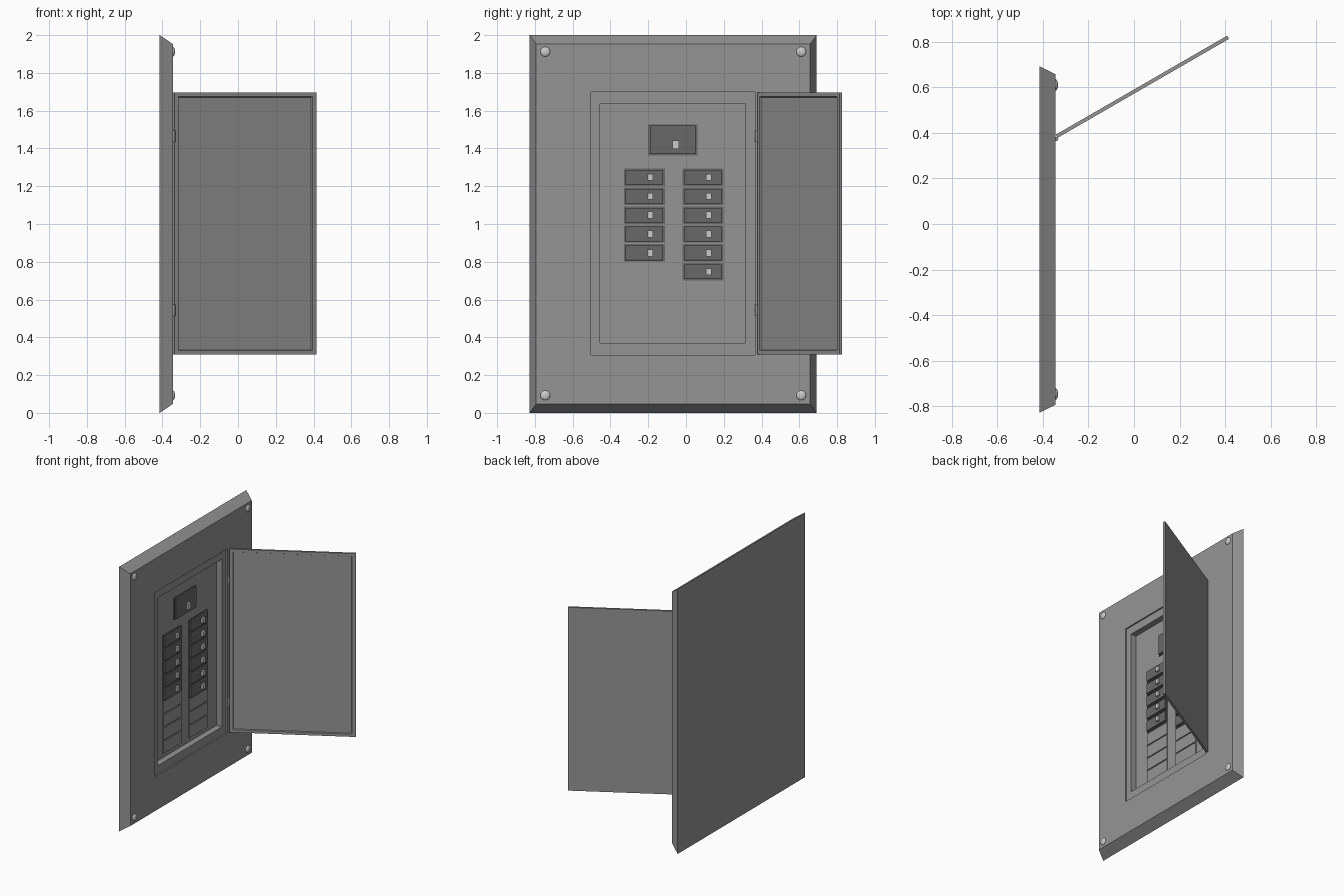
import bpy, bmesh, math

if "Cube" in bpy.data.objects:
    bpy.data.objects.remove(bpy.data.objects["Cube"])


def material(name, g):
    m = bpy.data.materials.new(name)
    m.diffuse_color = (g, g, g, 1)
    m.use_nodes = True
    m.node_tree.nodes["Principled BSDF"].inputs["Base Color"].default_value = m.diffuse_color
    return m


BODY = material("grey_steel", 0.3)
DARK = material("dark_plastic", 0.14)
LIGHT = material("light_metal", 0.65)


def finish(name, bm, mat=BODY):
    bmesh.ops.recalc_face_normals(bm, faces=bm.faces)
    me = bpy.data.meshes.new(name)
    bm.to_mesh(me)
    bm.free()
    ob = bpy.data.objects.new(name, me)
    bpy.context.collection.objects.link(ob)
    me.materials.append(mat)
    return ob


def nested(name, rects, mat=BODY):
    """Closed solid through successive rectangles (y0, y1, z0, z1, x)."""
    bm = bmesh.new()
    rings = [[bm.verts.new(p) for p in
              ((x, y0, z0), (x, y1, z0), (x, y1, z1), (x, y0, z1))]
             for y0, y1, z0, z1, x in rects]
    for a, b in zip(rings, rings[1:]):
        for i in range(4):
            j = (i + 1) % 4
            bm.faces.new((a[i], a[j], b[j], b[i]))
    bm.faces.new(rings[0])
    bm.faces.new(rings[-1])
    return finish(name, bm, mat)


def rect(y, z, w, h, x):
    return (y - w / 2, y + w / 2, z - h / 2, z + h / 2, x)


FRONT, FLOOR = -0.345, -0.40

# Wall cover: chamfered edge, shallow door seat, recessed breaker bay
nested("panel_cover", [
    (-0.828, 0.692, 0, 2, -0.415),
    (-0.793, 0.657, 0.047, 1.953, FRONT),
    (-0.502, 0.366, 0.307, 1.698, FRONT),
    (-0.502, 0.366, 0.307, 1.698, FRONT - 0.010),
    (-0.455, 0.314, 0.37, 1.637, FRONT - 0.010),
    (-0.455, 0.314, 0.37, 1.637, FLOOR)])


# Breakers: stepped housing with a small toggle
def breaker(name, y, z, w, h, ty, tz, tw, th):
    nested(name, [
        rect(y, z, w, h, FLOOR - 0.002),
        rect(y, z, w, h, FLOOR + 0.006),
        rect(y, z, w - 0.02, h - 0.014, FLOOR + 0.006),
        rect(y, z, w - 0.02, h - 0.014, FLOOR + 0.017),
        rect(y, z, w - 0.026, h - 0.02, FLOOR + 0.019)], DARK)
    nested(name + "_toggle", [
        rect(ty, tz, tw, th, FLOOR + 0.015),
        rect(ty, tz, tw, th, FLOOR + 0.034)], LIGHT)


breaker("main_breaker", -0.07, 1.445, 0.262, 0.165, -0.055, 1.42, 0.034, 0.046)

# Two columns of nine slots: live breakers on top, blank plates below
for col, (y, live) in enumerate(((-0.22, 5), (0.09, 6))):
    for i in range(9):
        z = 1.247 - 0.1 * i
        if i < live:
            breaker(f"breaker_{col}_{i}", y, z, 0.218, 0.092,
                    y + 0.03, z, 0.03, 0.036)
        else:
            nested(f"blank_plate_{col}_{i}", [
                rect(y, z, 0.218, 0.092, FLOOR - 0.002),
                rect(y, z, 0.218, 0.092, FLOOR + 0.006)])

# Door: shallow tray on the inner side, swung open on its hinge line
L = 0.868
door = nested("door", [
    (-L, 0, 0.31, 1.695, 0.008),
    (-L, 0, 0.31, 1.695, -0.008),
    (-L + 0.025, -0.022, 0.33, 1.675, -0.008),
    (-L + 0.029, -0.026, 0.334, 1.671, 0.0)])
door.location = (-0.339, 0.385, 0)
door.rotation_euler.z = math.radians(120)

# Hinge knuckles
for i, z in enumerate((0.543, 1.465)):
    bm = bmesh.new()
    bmesh.ops.create_cone(bm, cap_ends=True, segments=16, radius1=0.009,
                          radius2=0.009, depth=0.06)
    hinge = finish(f"hinge_{i}", bm)
    hinge.location = (-0.341, 0.373, z)

# Domed corner screws: flattened spheres half sunk in the cover
for i, (y, z) in enumerate(((-0.745, 0.093), (0.61, 0.093),
                            (-0.745, 1.912), (0.61, 1.912))):
    bm = bmesh.new()
    bmesh.ops.create_uvsphere(bm, u_segments=24, v_segments=12, radius=0.026)
    bmesh.ops.scale(bm, vec=(0.45, 1, 1), verts=bm.verts)
    for f in bm.faces:
        f.smooth = True
    screw = finish(f"screw_{i}", bm, LIGHT)
    screw.location = (FRONT, y, z)
